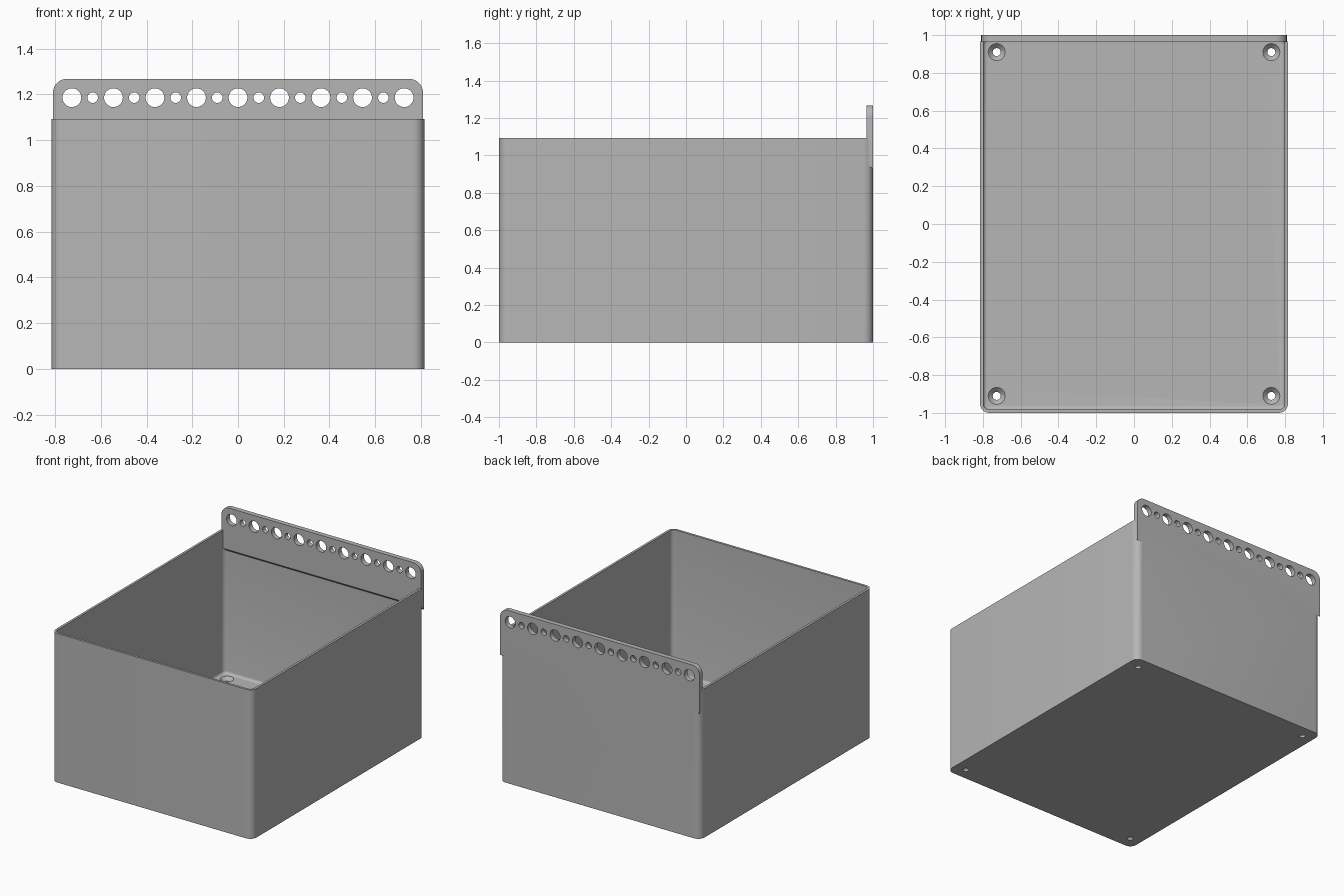
import bpy
import bmesh
from math import cos, sin, pi, radians

cube = bpy.data.objects.get("Cube")
if cube:
    bpy.data.objects.remove(cube)

HALF_X, HALF_Y, RIM = 0.815, 1.0, 1.093
WALL, FLOOR, FILLET, CORNER = 0.017, 0.04, 0.019, 0.05
PLATE_X, PLATE_TOP, PLATE_FRONT = 0.809, 1.268, 0.964

grey = bpy.data.materials.new("grey plastic")
grey.use_nodes = True
colour = (0.47, 0.47, 0.47, 1)
grey.diffuse_color = colour
grey.node_tree.nodes["Principled BSDF"].inputs["Base Color"].default_value = colour


def rounded_outline(inset, steps=8):
    """Plan outline of the bin, moved inward by inset."""
    r = max(CORNER - inset, 0.012)
    cx, cy = HALF_X - inset - r, HALF_Y - inset - r
    pts = []
    for q, (sx, sy) in enumerate([(1, 1), (-1, 1), (-1, -1), (1, -1)]):
        for i in range(steps + 1):
            a = (q + i / steps) * pi / 2
            pts.append((sx * cx + r * cos(a), sy * cy + r * sin(a)))
    return pts


def loft(name, rings):
    """Join equal rings of points with quads and cap both ends."""
    bm = bmesh.new()
    loops = [[bm.verts.new(p) for p in ring] for ring in rings]
    n = len(loops[0])
    for a, b in zip(loops, loops[1:]):
        for i in range(n):
            j = (i + 1) % n
            bm.faces.new((a[i], a[j], b[j], b[i]))
    bm.faces.new(loops[0][::-1])
    bm.faces.new(loops[-1])
    bmesh.ops.recalc_face_normals(bm, faces=bm.faces)
    mesh = bpy.data.meshes.new(name)
    bm.to_mesh(mesh)
    bm.free()
    mesh.materials.append(grey)
    obj = bpy.data.objects.new(name, mesh)
    bpy.context.collection.objects.link(obj)
    return obj


def circle(x, y, z, r, upright=False, n=32):
    ring = [(r * cos(2 * pi * i / n), r * sin(2 * pi * i / n)) for i in range(n)]
    if upright:
        return [(x + u, y, z + v) for u, v in ring]
    return [(x + u, y + v, z) for u, v in ring]


def combine(target, tool, operation):
    mod = target.modifiers.new(operation, "BOOLEAN")
    mod.operation = operation
    mod.solver = "EXACT"
    mod.object = tool
    tool.hide_render = True
    bpy.context.view_layer.objects.active = target
    bpy.ops.object.modifier_apply(modifier=mod.name)
    bpy.data.objects.remove(tool)


# open bin with a filleted floor edge
levels = [(0, 0), (0, RIM), (WALL, RIM), (WALL, FLOOR + FILLET)]
for i in range(1, 5):
    a = i * pi / 8
    levels.append((WALL + FILLET * (1 - cos(a)), FLOOR + FILLET * (1 - sin(a))))
storage_bin = loft("storage_bin", [[(x, y, z) for x, y in rounded_outline(d)]
                                   for d, z in levels])

# hanging plate with rounded top corners and a sloped underside
def plate_ring(y, bottom, r=0.06, steps=10):
    pts = [(-PLATE_X, y, bottom), (PLATE_X, y, bottom)]
    for side, start in ((1, 0), (-1, pi / 2)):
        for i in range(steps + 1):
            a = start + i / steps * pi / 2
            pts.append((side * (PLATE_X - r) + r * cos(a), y,
                        PLATE_TOP - r + r * sin(a)))
    return pts


plate = loft("hanging_plate", [plate_ring(PLATE_FRONT, 0.96),
                               plate_ring(HALF_Y, 0.925)])
combine(storage_bin, plate, "UNION")

# alternating large and small hanging holes
for i in range(17):
    x = (i - 8) * 0.0908
    r = 0.023 if i % 2 else 0.041
    cutter = loft("hole_cutter", [circle(x, y, 1.186, r, True) for y in (0.9, 1.1)])
    combine(storage_bin, cutter, "DIFFERENCE")

# countersunk screw holes in the floor corners
for sx in (-1, 1):
    for sy in (-1, 1):
        profile = [(-0.05, 0.021), (0.016, 0.021), (FLOOR, 0.045), (0.06, 0.045)]
        cutter = loft("screw_cutter", [circle(sx * 0.727, sy * 0.91, z, r)
                                       for z, r in profile])
        combine(storage_bin, cutter, "DIFFERENCE")

bpy.ops.object.select_all(action="DESELECT")
storage_bin.select_set(True)
bpy.context.view_layer.objects.active = storage_bin
bpy.ops.object.shade_smooth_by_angle(angle=radians(30))
